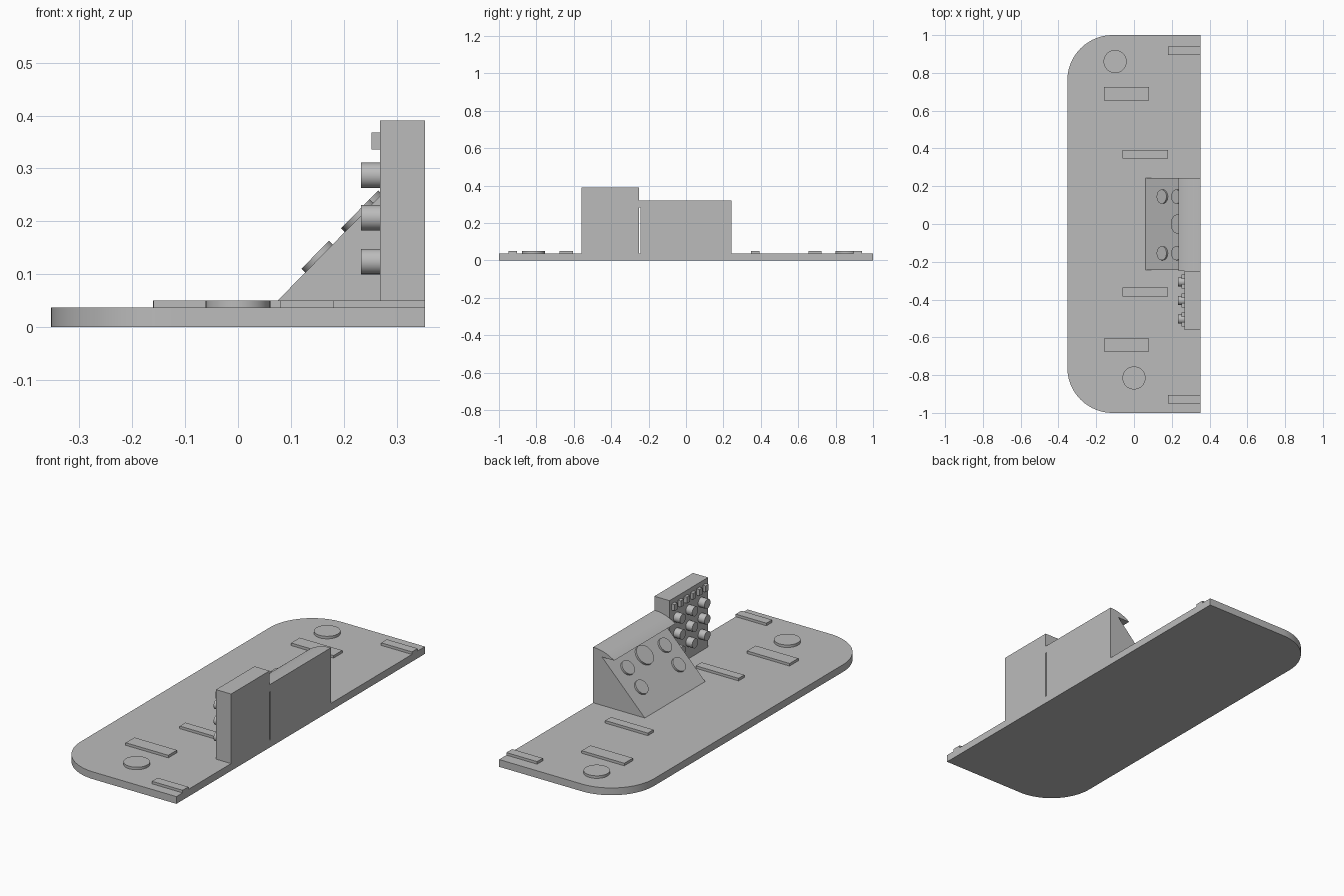
import bpy
import math
from mathutils import Matrix, Vector

cube = bpy.data.objects.get("Cube")
if cube:
    bpy.data.objects.remove(cube, do_unlink=True)

grey = bpy.data.materials.new("plain grey")
grey.use_nodes = True
grey.diffuse_color = (0.5, 0.5, 0.5, 1)
bsdf = next(n for n in grey.node_tree.nodes if n.type == 'BSDF_PRINCIPLED')
bsdf.inputs["Base Color"].default_value = grey.diffuse_color


def finish(obj, name, smooth=False):
    obj.name = name
    obj.data.materials.append(grey)
    if smooth:
        bpy.ops.object.select_all(action='DESELECT')
        obj.select_set(True)
        bpy.context.view_layer.objects.active = obj
        bpy.ops.object.shade_smooth_by_angle(angle=math.radians(30))
    return obj


def prism(name, outline, offset, smooth=False):
    """Extrude a closed outline of 3D points along an offset."""
    n = len(outline)
    base = [Vector(p) for p in outline]
    verts = base + [p + Vector(offset) for p in base]
    faces = [list(range(n))[::-1], list(range(n, 2 * n))]
    faces += [(i, (i + 1) % n, n + (i + 1) % n, n + i) for i in range(n)]
    mesh = bpy.data.meshes.new(name)
    mesh.from_pydata(verts, [], faces)
    obj = bpy.data.objects.new(name, mesh)
    bpy.context.collection.objects.link(obj)
    bpy.context.view_layer.objects.active = obj
    obj.select_set(True)
    bpy.ops.object.mode_set(mode='EDIT')
    bpy.ops.mesh.select_all(action='SELECT')
    bpy.ops.mesh.normals_make_consistent(inside=False)
    bpy.ops.object.mode_set(mode='OBJECT')
    return finish(obj, name, smooth)


def box(name, x, y, z):
    outline = [(x[0], y[0], z[0]), (x[1], y[0], z[0]), (x[1], y[1], z[0]), (x[0], y[1], z[0])]
    return prism(name, outline, (0, 0, z[1] - z[0]))


def disc(name, start, direction, radius, depth):
    """Cylinder whose base centre is at start."""
    d = Vector(direction).normalized()
    bpy.ops.mesh.primitive_cylinder_add(vertices=48, radius=radius, depth=depth)
    obj = bpy.context.object
    obj.data.transform(Matrix.Translation(Vector(start) + d * depth / 2)
                       @ d.to_track_quat('Z', 'Y').to_matrix().to_4x4())
    return finish(obj, name, True)


BACK, DECK, LIP = 0.353, 0.037, 0.05

# Base plate with two rounded corners
R = 0.24
plate = [(BACK, -1, 0), (BACK, 1, 0)]
for side in (1, -1):
    for i in range(25):
        a = math.pi / 2 * (i / 24 if side == 1 else 1 - i / 24)
        plate.append((-BACK + R - R * math.sin(a), side * (1 - R + R * math.cos(a)), 0))
prism("base_plate", plate, (0, 0, DECK), True)

# Raised strips and round pads on the deck
strips = [(-0.16, 0.08, 0.69, -0.64, 0.035), (-0.06, 0.18, 0.37, -0.36, 0.023),
          (0.18, BACK, 0.918, -0.927, 0.023)]
for x0, x1, y_left, y_right, half in strips:
    for y in (y_left, y_right):
        box("deck_strip", (x0, x1), (y - half, y + half), (DECK, LIP))
for x, y in ((-0.10, 0.86), (0, -0.815)):
    disc("deck_pad", (x, y, DECK), (0, 0, 1), 0.061, LIP - DECK)

# Sloped console body
W = 0.243
TOP, UNDER, MEET = 0.32, 0.283, 0.303
body = [(0.062, -W, DECK), (MEET, -W, UNDER), (BACK, -W, UNDER), (BACK, -W, DECK)]
prism("console_body", body, (0, 2 * W, 0))

# Curved hood overhanging the slope
TIP = 0.235
run, rise = BACK - TIP, TOP - UNDER
radius = (run ** 2 + rise ** 2) / (2 * rise)
hood = [(BACK, -0.25, UNDER)]
for i in range(17):
    a = math.asin(run / radius) * i / 16
    hood.append((BACK - radius * math.sin(a), -0.25, TOP - radius + radius * math.cos(a)))
prism("console_hood", hood, (0, 0.25 + W, 0), True)

# Round dials on the slope
slope = (UNDER - DECK) / (MEET - 0.062)
normal = (-slope, 0, 1)
for x, y, r in ((0.153, 0.145, 0.037), (0.153, -0.155, 0.037), (0.23, 0.145, 0.037),
                (0.23, -0.155, 0.037), (0.237, 0, 0.05)):
    disc("slope_dial", (x, y, DECK + (x - 0.062) * slope), normal, r, 0.01)

# Upright panel with a grid of knobs and a row of switches
FACE = 0.268
box("upright_panel", (FACE, BACK), (-0.56, -0.25), (DECK, 0.391))
for z in (0.124, 0.207, 0.287):
    for y in (-0.306, -0.405, -0.504):
        disc("panel_knob", (FACE, y, z), (-1, 0, 0), 0.024, 0.036)
for i in range(6):
    y = -0.53 + 0.05 * i
    box("panel_switch", (0.252, FACE), (y - 0.012, y + 0.012), (0.336, 0.368))
